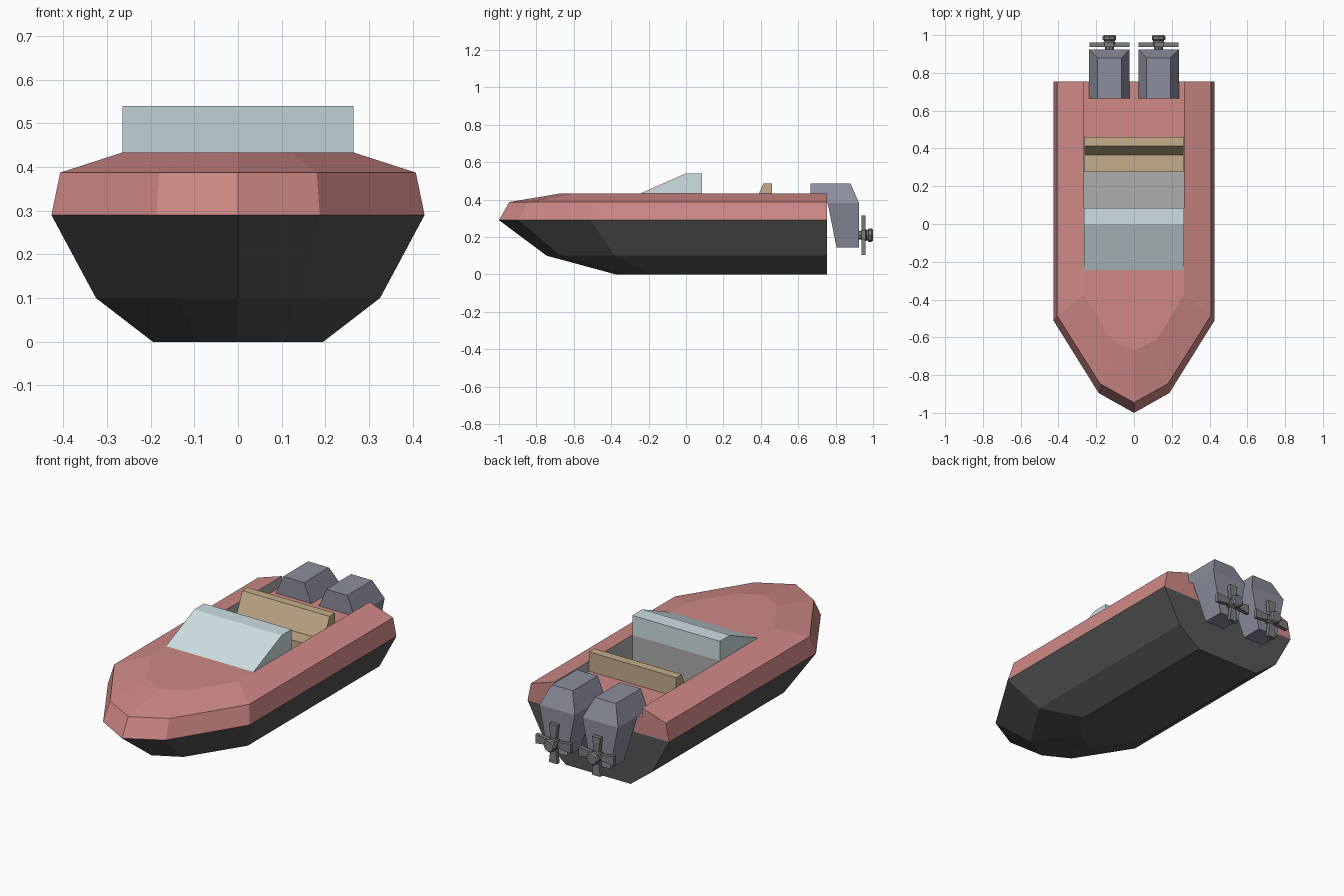
import bpy, bmesh, math
from mathutils import Matrix

if "Cube" in bpy.data.objects:
    bpy.data.objects.remove(bpy.data.objects["Cube"])


def material(name, r, g, b):
    m = bpy.data.materials.new(name)
    m.diffuse_color = (r, g, b, 1)
    m.use_nodes = True
    m.node_tree.nodes["Principled BSDF"].inputs["Base Color"].default_value = m.diffuse_color
    return m


RED = material("red", 0.62, 0.25, 0.24)
DARK = material("dark", 0.09, 0.09, 0.09)
LINER = material("liner", 0.42, 0.42, 0.42)
TAN = material("tan", 0.56, 0.42, 0.26)
GLASS = material("glass", 0.62, 0.74, 0.77)
SLATE = material("slate", 0.26, 0.27, 0.34)
STEEL = material("steel", 0.2, 0.2, 0.2)


def finish(name, bm, *mats):
    bmesh.ops.recalc_face_normals(bm, faces=bm.faces)
    me = bpy.data.meshes.new(name)
    bm.to_mesh(me)
    bm.free()
    ob = bpy.data.objects.new(name, me)
    bpy.context.collection.objects.link(ob)
    for m in mats:
        me.materials.append(m)
    return ob


def loft(bm, rings):
    """Bridge closed rings of points and cap both ends."""
    loops = [[bm.verts.new(p) for p in ring] for ring in rings]
    n = len(loops[0])
    for a, b in zip(loops, loops[1:]):
        for i in range(n):
            j = (i + 1) % n
            bm.faces.new((a[i], a[j], b[j], b[i]))
    bm.faces.new(loops[0])
    bm.faces.new(loops[-1])
    return [v for loop in loops for v in loop]


def side_profile(name, pts, half, *mats):
    """Extrude a (y, z) side profile across x."""
    bm = bmesh.new()
    loft(bm, [[(x, y, z) for y, z in pts] for x in (-half, half)])
    return finish(name, bm, *mats)


# hull and deck: z, side half-width, side corner y, bow corner x, y, tip y
STERN = 0.755
levels = [
    (0.0, 0.195, -0.17, 0.09, -0.32, -0.375),
    (0.1, 0.325, -0.38, 0.14, -0.67, -0.745),
    (0.29, 0.427, -0.51, 0.187, -0.895, -1.0),
    (0.387, 0.407, -0.485, 0.18, -0.845, -0.945),
    (0.433, 0.265, -0.375, 0.123, -0.61, -0.67),
]
rings = []
for z, w, yc, xb, yb, tip in levels:
    half = [(xb, yb), (w, yc), (w, STERN)]
    outline = [(0, tip)] + half + [(-x, y) for x, y in reversed(half)]
    rings.append([(x, y, z) for x, y in outline])
bm = bmesh.new()
loft(bm, rings)
for f in bm.faces:
    f.material_index = 1 if f.calc_center_median().z < 0.28 else 0
hull = finish("hull", bm, RED, DARK, LINER)

# cockpit well and lowered aft deck
cutter = side_profile("cockpit_cutter", [(0.085, 0.19), (0.46, 0.19), (0.46, 0.38),
                                         (0.85, 0.38), (0.85, 0.6), (0.085, 0.6)], 0.264, RED)
mod = hull.modifiers.new("cockpit", 'BOOLEAN')
mod.operation = 'DIFFERENCE'
mod.solver = 'EXACT'
mod.object = cutter
bpy.context.view_layer.objects.active = hull
bpy.ops.object.modifier_apply(modifier=mod.name)
bpy.data.objects.remove(cutter)
for p in hull.data.polygons:
    ys = [hull.data.vertices[i].co.y for i in p.vertices]
    c = p.center
    if abs(c.x) < 0.3 and c.z > 0.15 and c.y < 0.7 and c.z < 0.425:
        if min(ys) > 0.08 and max(ys) < 0.47 or (abs(p.normal.x) > 0.99 and min(ys) > 0.08 and c.z < 0.37):
            p.material_index = 2
        elif min(ys) > 0.08:
            p.material_index = 0

# windshield and bench seat
side_profile("windshield", [(-0.25, 0.43), (0, 0.54), (0.085, 0.54), (0.085, 0.43)], 0.264, GLASS)
side_profile("bench_seat", [(0.275, 0.192), (0.275, 0.375), (0.365, 0.375), (0.413, 0.485),
                            (0.46, 0.485), (0.46, 0.192)], 0.263, TAN)


# outboard motors
def rect(cx, w, y0, y1, z):
    return [(cx - w, y0, z), (cx + w, y0, z), (cx + w, y1, z), (cx - w, y1, z)]


for side, cx in (("right", 0.13), ("left", -0.13)):
    bm = bmesh.new()
    loft(bm, [rect(cx, 0.107, 0.665, 0.925, 0.382), rect(cx, 0.063, 0.665, 0.88, 0.485)])
    finish(side + "_motor_cowl", bm, SLATE)
    bm = bmesh.new()
    loft(bm, [rect(cx, 0.06, 0.805, 0.925, 0.145), rect(cx, 0.107, 0.757, 0.925, 0.382)])
    finish(side + "_motor_leg", bm, SLATE)

    # propeller: turned hub and four paddle blades
    bm = bmesh.new()
    hub = [(0.92, 0.022), (0.938, 0.024), (0.945, 0.032), (0.962, 0.032),
           (0.968, 0.026), (0.976, 0.036), (0.992, 0.036), (1.0, 0.029)]
    loft(bm, [[(cx + r * math.cos(a), y, 0.21 + r * math.sin(a))
               for a in (math.tau * i / 8 for i in range(8))] for y, r in hub])
    for k in range(4):
        blade = loft(bm, [[(x, y, z) for x, z in ((-0.013, 0.01), (0.013, 0.01), (0.025, 0.105), (-0.025, 0.105))]
                          for y in (0.938, 0.96)])
        bmesh.ops.transform(bm, verts=blade, matrix=Matrix.Translation((cx, 0, 0.21))
                            @ Matrix.Rotation(k * math.pi / 2, 4, 'Y'))
    finish(side + "_propeller", bm, STEEL)
